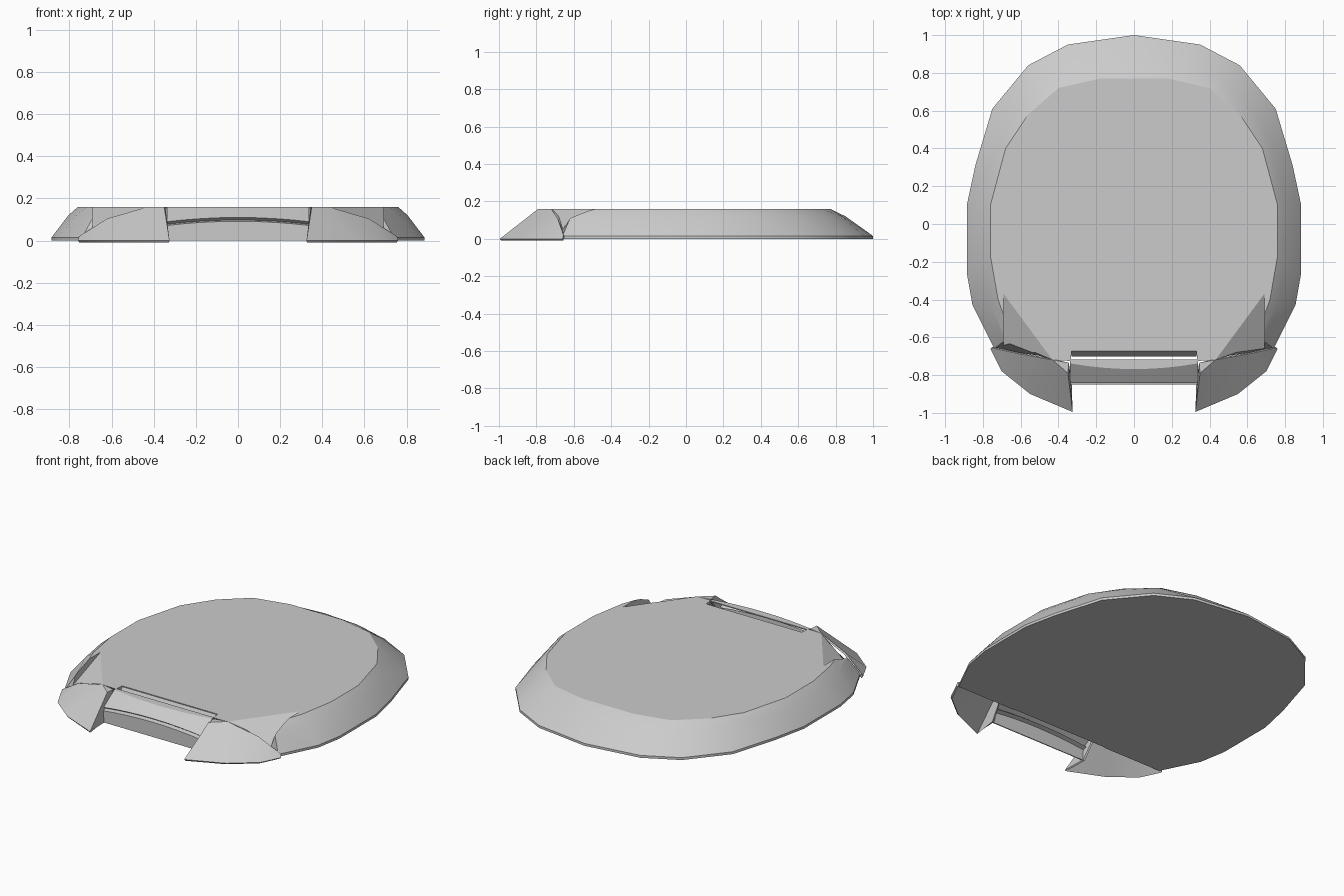
import bpy, bmesh

cube = bpy.data.objects.get("Cube")
if cube:
    bpy.data.objects.remove(cube, do_unlink=True)

H = 0.16  # overall height

grey = bpy.data.materials.new("light_grey")
grey.use_nodes = True
COLOUR = (0.6, 0.6, 0.6, 1)
grey.diffuse_color = COLOUR
grey.node_tree.nodes["Principled BSDF"].inputs["Base Color"].default_value = COLOUR


def build(name, verts, faces, thickness=0, mirror=False):
    """Make an object, with optional thickness and left-right mirroring."""
    bm = bmesh.new()
    vs = [bm.verts.new(v) for v in verts]
    for f in faces:
        bm.faces.new([vs[i] for i in f])
    bmesh.ops.recalc_face_normals(bm, faces=bm.faces)
    mesh = bpy.data.meshes.new(name)
    bm.to_mesh(mesh)
    bm.free()
    mesh.materials.append(grey)
    ob = bpy.data.objects.new(name, mesh)
    bpy.context.collection.objects.link(ob)
    if thickness:
        mod = ob.modifiers.new("Thickness", 'SOLIDIFY')
        mod.thickness = thickness
        mod.offset = -1
    if mirror:
        ob.modifiers.new("Mirror", 'MIRROR')
    return ob


def grid_faces(rows, cols, closed=False):
    """Quads joining equal rows of points."""
    return [(r * cols + c, r * cols + (c + 1) % cols,
             (r + 1) * cols + (c + 1) % cols, (r + 1) * cols + c)
            for r in range(rows - 1) for c in range(cols if closed else cols - 1)]


def apply_modifiers(ob):
    bpy.ops.object.select_all(action='DESELECT')
    ob.select_set(True)
    bpy.context.view_layer.objects.active = ob
    for mod in list(ob.modifiers):
        bpy.ops.object.modifier_apply(modifier=mod.name)


# Hull: half outlines at the floor and at the flat top, from back to front
floor_half = [(0, 1), (.35, .95), (.56, .84), (.75, .61), (.84, .31), (.885, .1),
              (.885, -.26), (.855, -.43), (.74, -.66), (.62, -.66), (.34, -.66), (.33, -.655)]
top_half = [(0, .77), (.18, .77), (.4, .72), (.56, .58), (.68, .4), (.76, .1),
            (.76, -.17), (.72, -.4), (.65, -.59), (.43, -.72), (.335, -.725), (.33, -.67)]


def full(half):
    return half + [(-x, y) for x, y in reversed(half[1:])]


floor, top = full(floor_half), full(top_half)
levels = [(0, 0), (0, .015), (.64, .12), (1, H)]
hull_verts = [(a[0] + (b[0] - a[0]) * t, a[1] + (b[1] - a[1]) * t, z)
              for t, z in levels for a, b in zip(floor, top)]
n = len(floor)
hull_faces = grid_faces(len(levels), n, closed=True)
hull_faces += [tuple(range(n)), tuple(range(3 * n, 4 * n))]
hull = build("hull", hull_verts, hull_faces)

# Sloping recesses cut into the hull behind the corner panels
for s in (1, -1):
    low = [(s * .69, -.37, H), (s * .43, -.722, H), (s * .69, -.7, .035)]
    high = [(x, y, .3) for x, y, z in low]
    cutter = build("recess_cutter", low + high,
                   grid_faces(2, 3, closed=True) + [(0, 1, 2), (3, 4, 5)])
    cutter.hide_render = True
    mod = hull.modifiers.new("Recess", 'BOOLEAN')
    mod.operation = 'DIFFERENCE'
    mod.solver = 'EXACT'
    mod.object = cutter
    apply_modifiers(hull)
    bpy.data.objects.remove(cutter, do_unlink=True)

# Hollow corner panels either side of the nose, with an inner side wall
lower = [(.76, -.66, 0), (.70, -.78, 0), (.55, -.90, 0), (.325, -.995, 0)]
upper = [(.755, -.655, .02), (.62, -.685, .105), (.43, -.72, H), (.35, -.79, H)]
inner = [(.345, -.735, H), (.33, -.84, 0)]
corners = build("corner_panels", lower + upper + inner,
                grid_faces(2, 4) + [(6, 7, 8), (3, 7, 8, 9)], .012, True)

# Nose panel: bowed sheet with a groove across it
nose_verts = []
COLS = 9
for row in range(6):
    for c in range(COLS):
        u = 2 * c / (COLS - 1) - 1
        bow = 1 - u * u
        zb = .078 + .02 * bow
        y, z = [(-.718, H), (-.738 - .03 * bow, H), (-.842, zb + .012),
                (-.825, zb), (-.85, zb - .006), (-.85, 0)][row]
        nose_verts.append((.338 * u, y, z))
nose = build("nose_panel", nose_verts, grid_faces(6, COLS), .006)

# Slanted blade inside the slot behind the nose
blade = build("slot_blade",
              [(x, y, z) for y, z in ((-.672, .156), (-.702, .1)) for x in (-.33, .33)],
              grid_faces(2, 2), .006)

# Smooth the gentle bends, keep the hard edges
for ob in (hull, corners, nose, blade):
    apply_modifiers(ob)
    bpy.ops.object.shade_smooth_by_angle(angle=.45)
